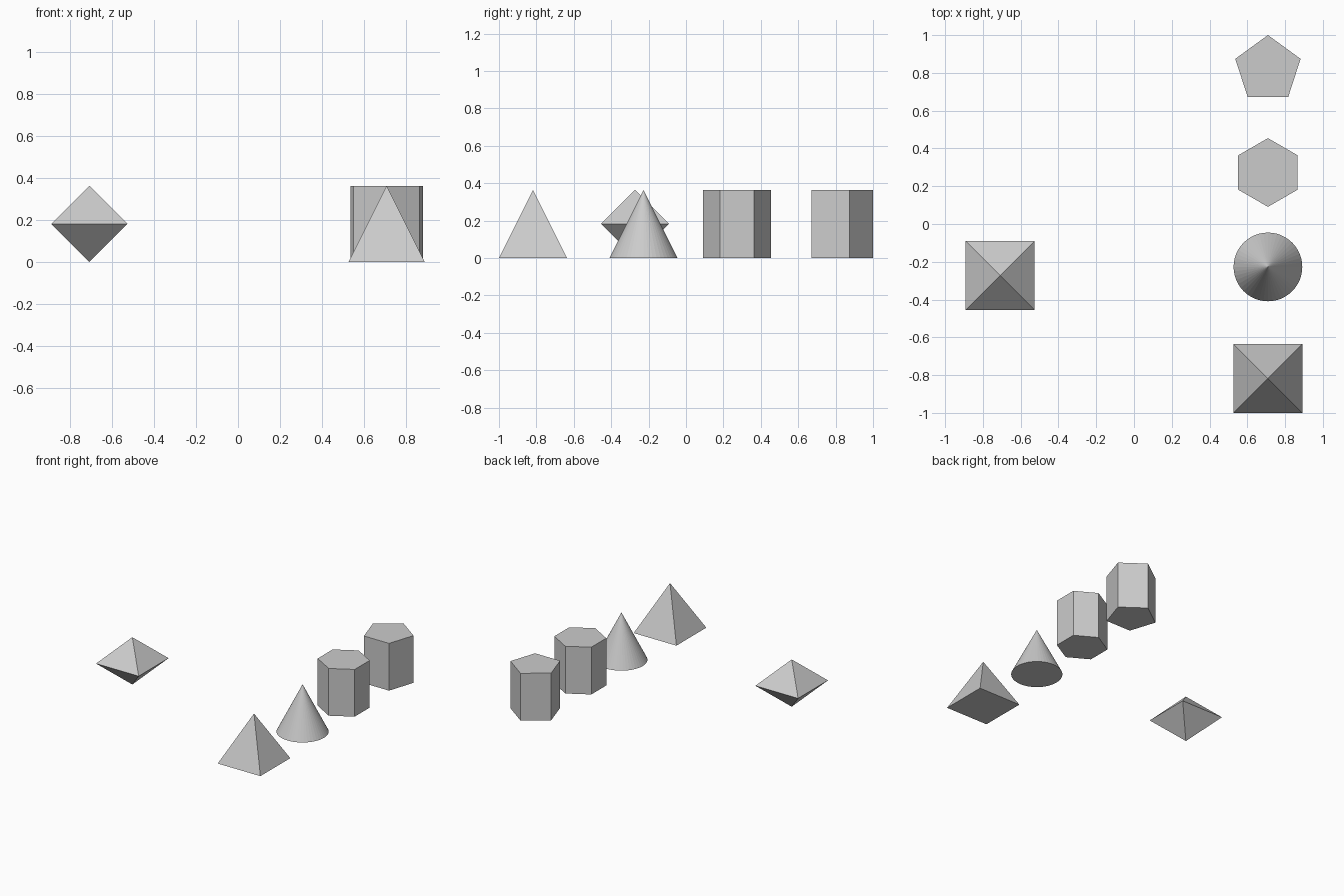
import bpy, bmesh
from math import sin, cos, pi, sqrt

if "Cube" in bpy.data.objects:
    bpy.data.objects.remove(bpy.data.objects["Cube"])

U = 2 / 11          # base unit: radius of the solids
X = 3.9 * U         # column offset from centre


def solid(name, x, y, sides, rings, turn=pi / 2):
    """Flat-faced solid from stacked (radius, z) rings; radius 0 is an apex."""
    bm = bmesh.new()
    loops = []
    for r, z in rings:
        n = sides if r else 1
        loops.append([bm.verts.new((r * cos(turn + 2 * pi * i / sides),
                                    r * sin(turn + 2 * pi * i / sides), z))
                      for i in range(n)])
    for a, b in zip(loops, loops[1:]):
        for i in range(sides):
            j = (i + 1) % sides
            corners = [a[i % len(a)], a[j % len(a)], b[j % len(b)], b[i % len(b)]]
            bm.faces.new(list(dict.fromkeys(corners)))
    # end caps
    if len(loops[0]) > 1:
        bm.faces.new(loops[0][::-1])
    if len(loops[-1]) > 1:
        bm.faces.new(loops[-1])
    bmesh.ops.recalc_face_normals(bm, faces=bm.faces[:])
    mesh = bpy.data.meshes.new(name)
    bm.to_mesh(mesh)
    bm.free()
    obj = bpy.data.objects.new(name, mesh)
    obj.location = (x, y, 0)
    bpy.context.collection.objects.link(obj)
    return obj


H = 2 * U
S = U * sqrt(2)     # corner radius of a square with half-side U

# right-hand row, back to front
solid("pentagonal_prism", X, 4.5 * U, 5, [(U, 0), (U, H)])
solid("hexagonal_prism", X, 1.5 * U, 6, [(U, 0), (U, H)])
solid("cone", X, -1.25 * U, 48, [(U, 0), (0, H)])
solid("square_pyramid", X, -4.5 * U, 4, [(S, 0), (0, H)], pi / 4)

# left-hand double pyramid
solid("octahedron", -X, -1.5 * U, 4, [(0, 0), (S, U), (0, H)], pi / 4)
